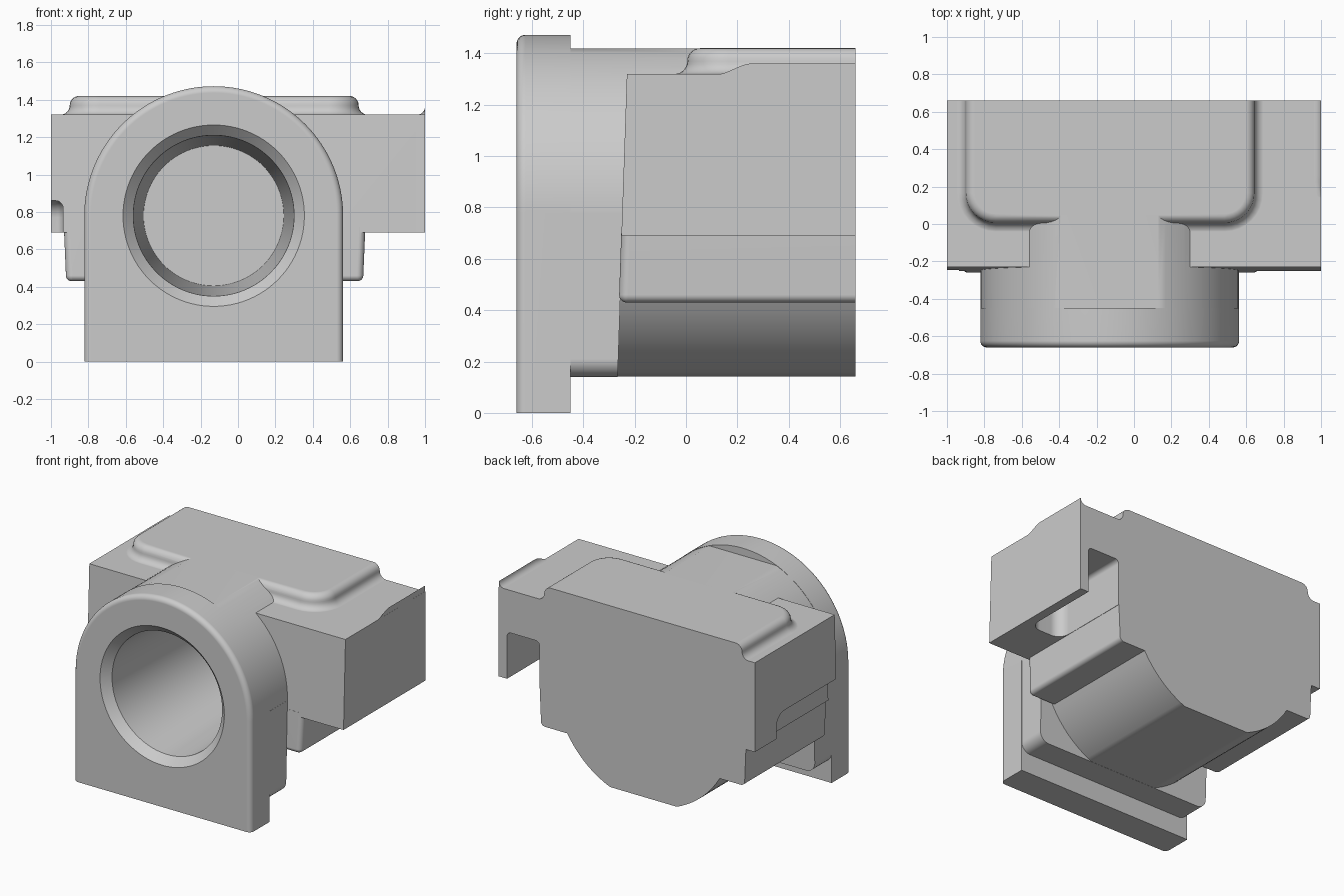
import bpy, bmesh, math

if "Cube" in bpy.data.objects:
    bpy.data.objects.remove(bpy.data.objects["Cube"])

CX, CZ, R = -0.13, 0.78, 0.69      # bore axis and outer radius
BACK, OVER = 0.66, 0.75            # rear face, and overshoot trimmed later

metal = bpy.data.materials.new("plain grey")
metal.diffuse_color = (0.6, 0.6, 0.6, 1)
metal.use_nodes = True
metal.node_tree.nodes["Principled BSDF"].inputs["Base Color"].default_value = metal.diffuse_color


def loft(name, rings):
    """Closed solid through rings that share a vertex count."""
    bm = bmesh.new()
    vs = [[bm.verts.new(p) for p in ring] for ring in rings]
    n = len(vs[0])
    for a, b in zip(vs, vs[1:]):
        for i in range(n):
            j = (i + 1) % n
            bm.faces.new((a[i], a[j], b[j], b[i]))
    bm.faces.new(vs[0])
    bm.faces.new(vs[-1])
    bmesh.ops.recalc_face_normals(bm, faces=bm.faces)
    me = bpy.data.meshes.new(name)
    bm.to_mesh(me)
    bm.free()
    me.materials.append(metal)
    ob = bpy.data.objects.new(name, me)
    bpy.context.collection.objects.link(ob)
    return ob


def combine(target, tool, op):
    mod = target.modifiers.new(op, 'BOOLEAN')
    mod.operation, mod.object, mod.solver = op, tool, 'EXACT'
    bpy.context.view_layer.objects.active = target
    bpy.ops.object.modifier_apply(modifier=mod.name)
    bpy.data.objects.remove(tool, do_unlink=True)


def arc(cx, cy, r, a0, a1, n):
    return [(cx + r * math.cos(math.radians(a0 + (a1 - a0) * i / n)),
             cy + r * math.sin(math.radians(a0 + (a1 - a0) * i / n))) for i in range(n + 1)]


def u_plan(x0, x1, y0, r, z, yb=OVER):
    """Plan outline with two rounded front corners."""
    pts = [(x0, yb)] + arc(x0 + r, y0 + r, r, 180, 270, 8) \
        + arc(x1 - r, y0 + r, r, 270, 360, 8) + [(x1, yb)]
    return [(x, y, z) for x, y in pts]


def front(z):
    """Drafted front face of the body."""
    return -0.23 - 0.034 * (1.32 - z)


QUARTER = [math.radians(a) for a in range(0, 91, 15)]

# Wide upper body
body = loft("housing", [[(-1, front(z), z), (1, front(z), z), (1, OVER, z), (-1, OVER, z)]
                        for z in (0.69, 1.32)])

# Recess on the left side
rings = []
for x, d in [(-1.2, 0)] + [(-0.975 + 0.04 * math.sin(t), 0.04 * (1 - math.cos(t))) for t in QUARTER]:
    top, rear = 0.86 - d, 0.42 - d
    r = 0.09 - d
    pts = [(-0.5, 0.5), (-0.5, top)] + arc(rear - r, top - r, r, 90, 0, 8) + [(rear, 0.5)]
    rings.append([(x, y, z) for y, z in pts])
combine(body, loft("side_recess_cutter", rings), 'DIFFERENCE')

# Pocket under the right wing, open to the rear
rings = [u_plan(0.682, 0.935, 0.08, 0.08, 0.5, 0.9)]
for t in QUARTER:
    d = 0.03 * (1 - math.cos(t))
    rings.append(u_plan(0.682 + d, 0.935 - d, 0.08 + d, 0.08 - d, 0.99 + 0.03 * math.sin(t), 0.9))
combine(body, loft("wing_pocket_cutter", rings), 'DIFFERENCE')

# Narrower lower body with rounded bottom edge
rings = [u_plan(-0.931, 0.681, front(0.72) - 0.001, 0.035, 0.72)]
for t in QUARTER:
    d = 0.01 + 0.03 * (1 - math.cos(t))
    z = 0.46 - 0.03 * math.sin(t)
    rings.append(u_plan(-0.93 + d, 0.68 - d, front(z) - 0.001 + d - 0.01, 0.045 - d, z))
combine(body, loft("lower_body", rings), 'UNION')

# Round barrel with flats at top and bottom
a = math.degrees(math.asin(0.639 / R))
section = arc(CX, CZ, R, -a, a, 40) + arc(CX, CZ, R, 180 - a, 180 + a, 40)
combine(body, loft("barrel", [[(x, y, z) for x, z in section] for y in (-0.5, OVER)]), 'UNION')

# Square lower neck behind the flange
w = R + 0.001
section = [(CX - w, CZ)] + arc(CX - w + 0.07, 0.21, 0.07, 180, 270, 8) \
    + arc(CX + w - 0.07, 0.21, 0.07, 270, 360, 8) + [(CX + w, CZ)]
combine(body, loft("neck", [[(x, -0.5, z) for x, z in section],
                            [(x, front(z) + 0.004, z) for x, z in section]]), 'UNION')

# Arched front flange with rounded front edge
rings = []
for y, r in [(-0.66 + 0.035 * (1 - math.cos(t)), R + 0.002 - 0.035 * (1 - math.sin(t))) for t in QUARTER] \
        + [(-0.45, R + 0.002)]:
    pts = [(CX + r, 0)] + arc(CX, CZ, r, 0, 180, 80) + [(CX - r, 0)]
    rings.append([(x, y, z) for x, z in pts])
combine(body, loft("front_flange", rings), 'UNION')

# Raised top pad: concave foot, then rounded rim
steps = [(0.05, 1.28)] + [(0.05 - 0.05 * math.sin(t), 1.3695 - 0.05 * math.cos(t)) for t in QUARTER] \
    + [(-0.05 * (1 - math.cos(t)), 1.37 + 0.05 * math.sin(t)) for t in QUARTER[1:]]
combine(body, loft("top_pad", [u_plan(-0.9 - d, 0.645 + d, 0.005 - d, 0.16 + d, z)
                               for d, z in steps]), 'UNION')

# Small hollow ridge along the right top edge
rings = []
for i in range(9):
    s = i / 8
    h = -0.003 + 0.045 * s * s * (3 - 2 * s)
    y = 0.11 + 0.15 * s
    rings.append([(0.955, y, 1.29)] + [(0.955 + 0.0445 * math.sin(t), y, 1.319 + h * (1 - math.cos(t)))
                                       for t in QUARTER] + [(0.9995, y, 1.29)])
rings.append([(x, OVER, z) for x, y, z in rings[-1]])
combine(body, loft("edge_ridge", rings), 'UNION')

# Trim the rear face flat
combine(body, loft("rear_trim_cutter", [[(-2, y, -1), (2, y, -1), (2, y, 3), (-2, y, 3)]
                                        for y in (BACK, 1.2)]), 'DIFFERENCE')

# Blind tapered bore with chamfered mouth
combine(body, loft("bore_cutter", [[(x, y, z) for x, z in arc(CX, CZ, r, 0, 356.25, 95)]
                                   for y, r in ((-0.71, 0.535), (-0.605, 0.43), (0.56, 0.375))]),
        'DIFFERENCE')

# Smooth curves, crisp edges
bpy.ops.object.select_all(action='DESELECT')
body.select_set(True)
bpy.context.view_layer.objects.active = body
bpy.ops.object.shade_smooth_by_angle(angle=math.radians(30))
wn = body.modifiers.new("even_shading", 'WEIGHTED_NORMAL')
wn.keep_sharp = True
